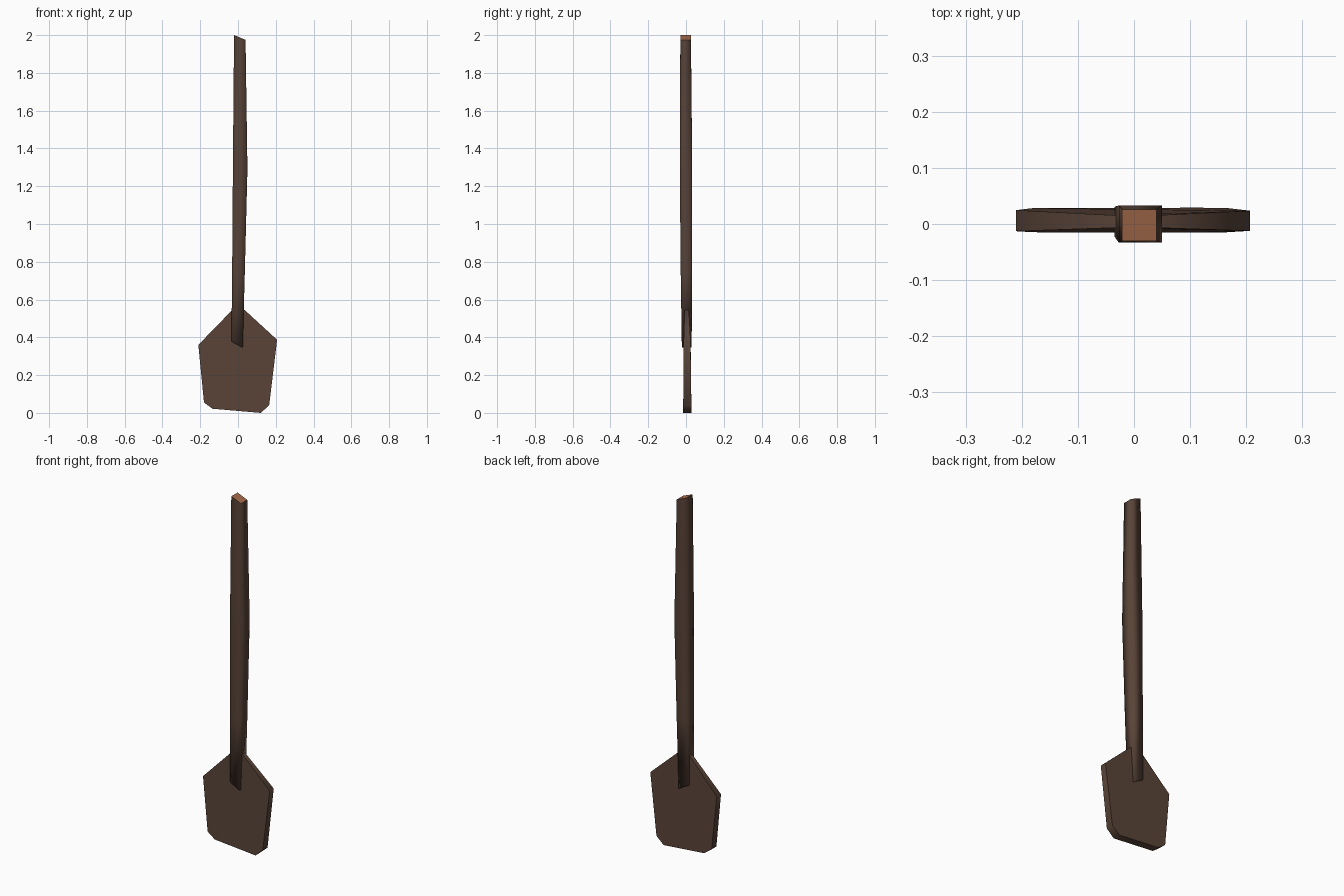
import bpy, bmesh, math

if "Cube" in bpy.data.objects:
    bpy.data.objects.remove(bpy.data.objects["Cube"])


def material(name, rgb):
    m = bpy.data.materials.new(name)
    m.diffuse_color = (*rgb, 1)
    m.use_nodes = True
    m.node_tree.nodes["Principled BSDF"].inputs["Base Color"].default_value = m.diffuse_color
    return m


dark_wood = material("dark wood", (0.10, 0.057, 0.039))
cut_wood = material("cut wood", (0.38, 0.145, 0.07))


def loft(name, rings, mats):
    """Closed solid through rings of equal point count."""
    bm = bmesh.new()
    loops = [[bm.verts.new(p) for p in ring] for ring in rings]
    n = len(loops[0])
    for a, b in zip(loops, loops[1:]):
        for i in range(n):
            j = (i + 1) % n
            bm.faces.new((a[i], a[j], b[j], b[i]))
    bm.faces.new(loops[0])
    bm.faces.new(loops[-1])
    bmesh.ops.recalc_face_normals(bm, faces=bm.faces)
    me = bpy.data.meshes.new(name)
    bm.to_mesh(me)
    bm.free()
    ob = bpy.data.objects.new(name, me)
    bpy.context.collection.objects.link(ob)
    for m in mats:
        me.materials.append(m)
    return ob


# Handle: square bar, slightly swollen in the middle, slanted ends
# (left x, left z, right x, right z, front y, back y)
sections = [(-0.035, 0.378, 0.025, 0.345, -0.022, 0.030),
            (-0.031, 0.75, 0.036, 0.74, -0.028, 0.032),
            (-0.027, 1.31, 0.050, 1.29, -0.033, 0.033),
            (-0.021, 2.0, 0.040, 1.975, -0.030, 0.026)]
handle = loft("handle", [[(xl, f, zl), (xr, f, zr), (xr, b, zr), (xl, b, zl)]
                         for xl, zl, xr, zr, f, b in sections],
              [dark_wood, cut_wood])
me = handle.data
for p in me.polygons:
    top = p.center.z > 1.9
    p.material_index = int(top)
    p.use_smooth = not top

# Blade: flat outline, thinner towards the top
outline = [(-0.21, 0.36), (-0.18, 0.055), (-0.135, 0.022), (0.12, 0.0),
           (0.165, 0.04), (0.207, 0.387), (0.035, 0.545), (-0.035, 0.54)]


def side_y(z, back):
    t = max(0, (z - 0.37) / 0.17)
    if back:
        return 0.029 - 0.012 * z - 0.007 * t
    return -0.015 + 0.006 * z + 0.005 * t


blade = loft("blade", [[(x, side_y(z, back), z) for x, z in outline]
                       for back in (False, True)], [dark_wood])
bpy.ops.object.select_all(action='DESELECT')
blade.select_set(True)
bpy.context.view_layer.objects.active = blade
bpy.ops.object.shade_smooth_by_angle(angle=math.radians(60))
